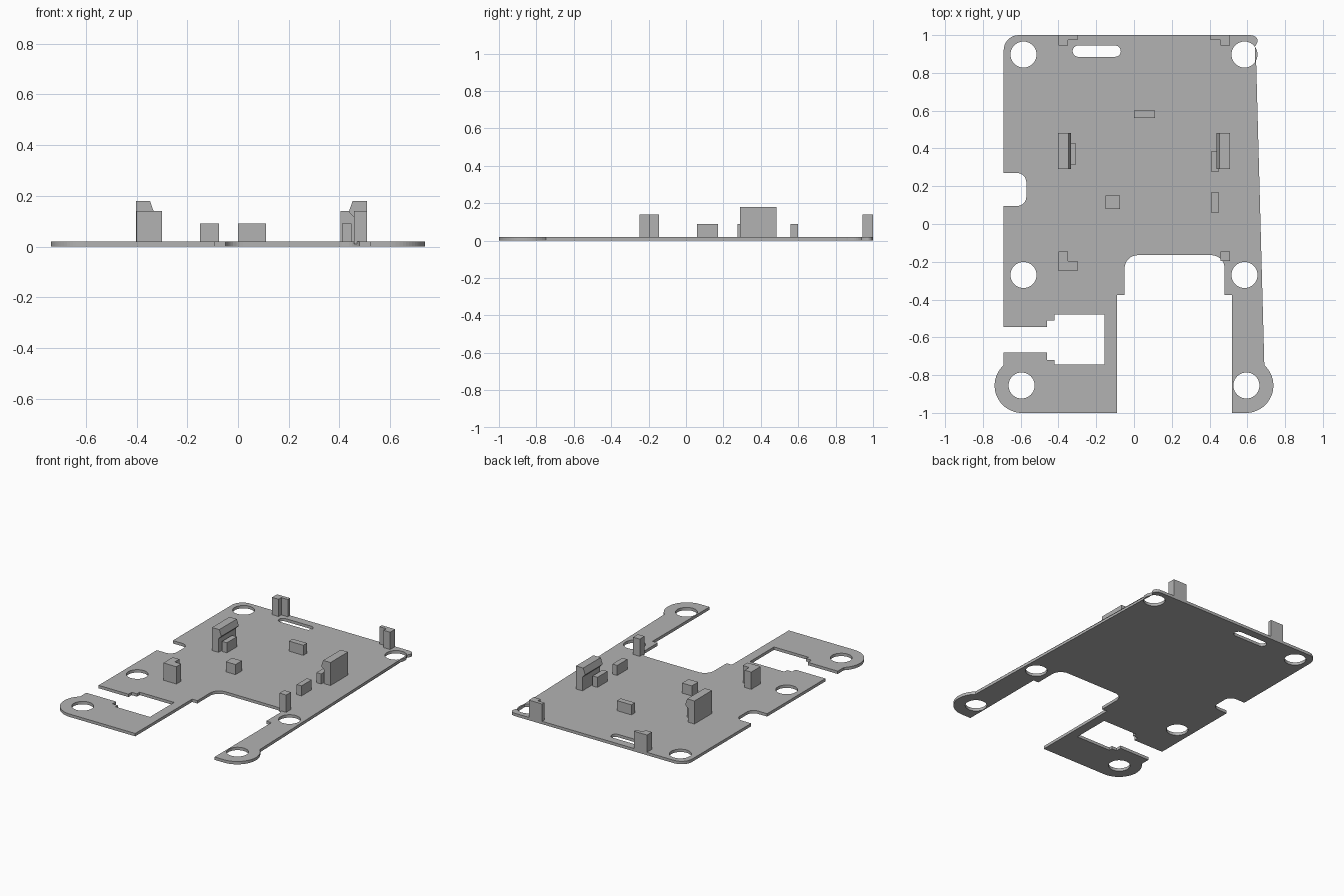
import bpy, bmesh
from math import sin, cos, radians
from mathutils import Vector

cube = bpy.data.objects.get("Cube")
if cube:
    bpy.data.objects.remove(cube, do_unlink=True)

THICK = 0.02
PEG, LOW, TALL = 0.14, 0.09, 0.18

grey = bpy.data.materials.new("plain_grey")
grey.use_nodes = True
colour = (0.45, 0.45, 0.45, 1)
grey.diffuse_color = colour
grey.node_tree.nodes["Principled BSDF"].inputs["Base Color"].default_value = colour


def add_object(name, mesh):
    obj = bpy.data.objects.new(name, mesh)
    bpy.context.collection.objects.link(obj)
    mesh.materials.clear()
    mesh.materials.append(grey)
    return obj


def arc(cx, cy, r, start, end, steps):
    angles = [radians(start + (end - start) * i / steps) for i in range(steps + 1)]
    return [(cx + r * cos(a), cy + r * sin(a)) for a in angles]


def circle(cx, cy, r):
    return arc(cx, cy, r, 0, 360, 40)[:-1]


def fillet(before, corner, after, r, steps=8):
    """Round a right-angled corner."""
    p = Vector(corner)
    u = (Vector(before) - p).normalized()
    v = (Vector(after) - p).normalized()
    centre = p + (u + v) * r
    angles = [radians(90 * i / steps) for i in range(steps + 1)]
    return [tuple(centre - v * r * cos(a) - u * r * sin(a)) for a in angles]


def rounded(points):
    """Turn (x, y, radius) corners into a closed outline."""
    out = []
    for i, (x, y, r) in enumerate(points):
        if r:
            out += fillet(points[i - 1][:2], (x, y), points[(i + 1) % len(points)][:2], r)
        else:
            out.append((x, y))
    return out


def prism(name, profile, low, high, along_y=False):
    """Extrude a profile along z (xy profile) or along y (xz profile)."""
    bm = bmesh.new()
    verts = [bm.verts.new((a, low, b) if along_y else (a, b, low)) for a, b in profile]
    face = bm.faces.new(verts)
    move = (0, high - low, 0) if along_y else (0, 0, high - low)
    ext = bmesh.ops.extrude_face_region(bm, geom=[face])
    bmesh.ops.translate(bm, vec=move,
                        verts=[g for g in ext["geom"] if isinstance(g, bmesh.types.BMVert)])
    bmesh.ops.recalc_face_normals(bm, faces=bm.faces)
    mesh = bpy.data.meshes.new(name)
    bm.to_mesh(mesh)
    bm.free()
    return add_object(name, mesh)


def block(name, x0, x1, y0, y1, top):
    return prism(name, [(x0, y0), (x1, y0), (x1, y1), (x0, y1)], THICK / 2, top)


# Plate outline: left edge with notch and cable slot, ears, front bay, right edge
outline = rounded([(0.69, 1, 0.08), (-0.69, 1, 0.08),
                   (-0.69, 0.27, 0), (-0.57, 0.27, 0.05), (-0.57, 0.095, 0.05), (-0.69, 0.095, 0),
                   (-0.69, -0.545, 0), (-0.46, -0.545, 0), (-0.46, -0.51, 0), (-0.42, -0.51, 0),
                   (-0.42, -0.48, 0), (-0.155, -0.48, 0), (-0.155, -0.745, 0), (-0.42, -0.745, 0),
                   (-0.42, -0.72, 0), (-0.46, -0.72, 0), (-0.46, -0.68, 0), (-0.69, -0.68, 0)])
outline += arc(-0.593, -0.855, 0.145, 132, 270, 24)
outline += [(-0.09, -1), (-0.09, -0.375)]
outline += rounded([(-0.05, -0.375, 0), (-0.05, -0.165, 0.07),
                    (0.48, -0.165, 0.07), (0.48, -0.375, 0)])
outline += [(0.52, -0.375), (0.52, -1)]
outline += arc(0.593, -0.855, 0.145, 270, 408, 24)

# Screw holes and the long slot
loops = [outline]
for side in (-1, 1):
    loops += [circle(side * x, y, 0.069)
              for x, y in ((0.585, 0.897), (0.585, -0.27), (0.595, -0.855))]
loops.append(arc(-0.295, 0.915, 0.03, 90, 270, 12) + arc(-0.1, 0.915, 0.03, -90, 90, 12))

# Fill the loops as a flat curve, then turn it into a welded mesh
curve = bpy.data.curves.new("plate_outline", "CURVE")
curve.dimensions = "2D"
curve.fill_mode = "BOTH"
curve.extrude = THICK / 2
for loop in loops:
    spline = curve.splines.new("POLY")
    spline.points.add(len(loop) - 1)
    for point, (x, y) in zip(spline.points, loop):
        point.co = (x, y, 0, 1)
    spline.use_cyclic_u = True
helper = bpy.data.objects.new("plate_outline", curve)
bpy.context.collection.objects.link(helper)
bpy.context.view_layer.update()
depsgraph = bpy.context.evaluated_depsgraph_get()
plate_mesh = bpy.data.meshes.new_from_object(helper.evaluated_get(depsgraph))
bpy.data.objects.remove(helper, do_unlink=True)
bm = bmesh.new()
bm.from_mesh(plate_mesh)
bmesh.ops.remove_doubles(bm, verts=bm.verts, dist=0.0001)
bmesh.ops.translate(bm, verts=bm.verts, vec=(0, 0, THICK / 2))
bmesh.ops.recalc_face_normals(bm, faces=bm.faces)
for face in bm.faces:
    face.smooth = False
    face.material_index = 0
bm.to_mesh(plate_mesh)
bm.free()
add_object("base_plate", plate_mesh)

# Corner posts that locate the board
prism("back_right_post", [(-0.40, 1), (-0.40, 0.945), (-0.35, 0.945), (-0.35, 0.975),
                          (-0.30, 0.975), (-0.30, 1)], THICK / 2, PEG)
prism("back_left_post", [(0.405, 1), (0.405, 0.975), (0.457, 0.975), (0.457, 0.945),
                         (0.508, 0.945), (0.508, 1)], THICK / 2, PEG)
prism("front_right_post", [(-0.40, -0.145), (-0.40, -0.248), (-0.30, -0.248),
                           (-0.30, -0.195), (-0.35, -0.195), (-0.35, -0.145)], THICK / 2, PEG)
block("front_left_post", 0.457, 0.508, -0.197, -0.145, PEG)

# Snap clips with a sloped barb facing inwards
for name, outer, inward in (("right_clip", -0.403, 1), ("left_clip", 0.508, -1)):
    profile = [(0, THICK / 2), (0.05, THICK / 2), (0.05, 0.115), (0.07, 0.135),
               (0.07, 0.14), (0.056, TALL), (0, TALL)]
    prism(name, [(outer + inward * d, z) for d, z in profile], 0.29, 0.483, along_y=True)

# Low support blocks
block("right_clip_support", -0.343, -0.306, 0.315, 0.425, LOW)
block("left_clip_support", 0.41, 0.447, 0.275, 0.387, LOW)
block("left_support", 0.41, 0.447, 0.058, 0.17, LOW)
block("back_support", 0, 0.11, 0.56, 0.6, LOW)
block("middle_support", -0.15, -0.075, 0.08, 0.15, LOW)
